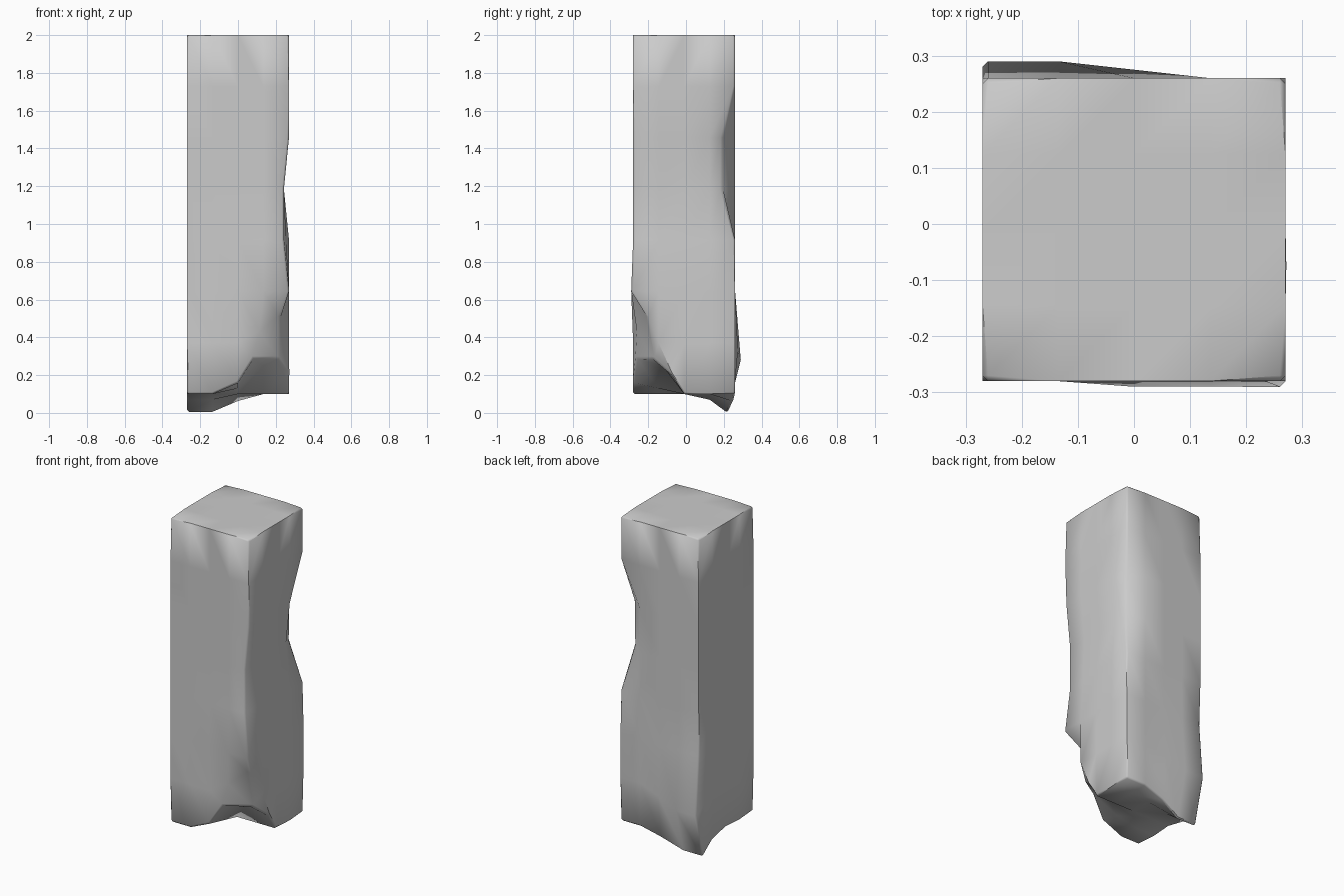
import bpy, bmesh, math

if "Cube" in bpy.data.objects:
    bpy.data.objects.remove(bpy.data.objects["Cube"])

# Weathered square stone pillar: gridded block, chipped at chosen grid points, chamfered edges
NX, NY, NZ = 4, 4, 7


def grid_point(i, j, k):
    return [-0.27 + 0.135 * i, -0.28 + 0.135 * j, 0.10 + 1.9 * k / NZ]


# Chips: (column, row, level) -> offset
chips = {
    # back right edge notch
    (4, 4, 4): (-.05, -.07, 0), (4, 4, 5): (-.05, -.07, 0),
    # front right edge, dented then broken away at the foot
    (4, 0, 2): (0, -.01, 0), (3, 0, 2): (0, -.01, 0), (2, 0, 2): (0, -.01, 0),
    (4, 0, 1): (-.05, .075, .15), (3, 0, 1): (-.02, .02, .06),
    (4, 0, 0): (-.055, .105, .19), (3, 0, 0): (-.055, .015, .19),
    (2, 0, 0): (0, 0, .06), (4, 1, 0): (0, .07, .10),
    (3, 1, 0): (0, .02, .15), (2, 1, 0): (0, 0, .03),
    # back left foot, flared and hanging down
    (0, 4, 1): (0, .03, -.09), (1, 4, 1): (0, .03, -.09), (2, 4, 1): (0, .015, -.04),
    (0, 4, 0): (0, -.04, -.10), (1, 4, 0): (0, -.04, -.10), (2, 4, 0): (0, -.01, -.04),
    (0, 3, 0): (0, 0, -.03), (1, 3, 0): (0, 0, -.03),
}
# shallow dent across the right face
for j in range(NY):
    chips[(4, j, 4)] = (-.027, 0, 0)
chips[(4, 0, 3)] = (-.027, 0, 0)
chips[(4, 1, 3)] = (-.015, 0, 0)

bm = bmesh.new()
verts, home = {}, {}


def vert(key):
    if key not in verts:
        p, d = grid_point(*key), chips.get(key, (0, 0, 0))
        verts[key] = bm.verts.new([a + b for a, b in zip(p, d)])
        home[verts[key]] = key
    return verts[key]


# Six gridded sides
size = (NX, NY, NZ)
for axis in range(3):
    u, v = (axis + 1) % 3, (axis + 2) % 3
    for side in (0, size[axis]):
        for a in range(size[u]):
            for b in range(size[v]):
                quad = []
                for da, db in ((0, 0), (1, 0), (1, 1), (0, 1)):
                    key = [0, 0, 0]
                    key[axis], key[u], key[v] = side, a + da, b + db
                    quad.append(vert(tuple(key)))
                bm.faces.new(quad if side else quad[::-1])


# Chamfer the twelve box edges
def on_corner(edge):
    ka, kb = home[edge.verts[0]], home[edge.verts[1]]
    return sum(ka[n] == kb[n] and ka[n] in (0, size[n]) for n in range(3)) == 2


rim = [e for e in bm.edges if on_corner(e)]
bmesh.ops.bevel(bm, geom=rim, offset=0.01, offset_type='OFFSET', segments=1,
                profile=0.5, affect='EDGES', clamp_overlap=True)
bmesh.ops.recalc_face_normals(bm, faces=bm.faces)

mesh = bpy.data.meshes.new("stone_pillar")
bm.to_mesh(mesh)
bm.free()
pillar = bpy.data.objects.new("stone_pillar", mesh)
bpy.context.collection.objects.link(pillar)
bpy.context.view_layer.objects.active = pillar
pillar.select_set(True)
bpy.ops.object.shade_smooth_by_angle(angle=math.radians(50))
